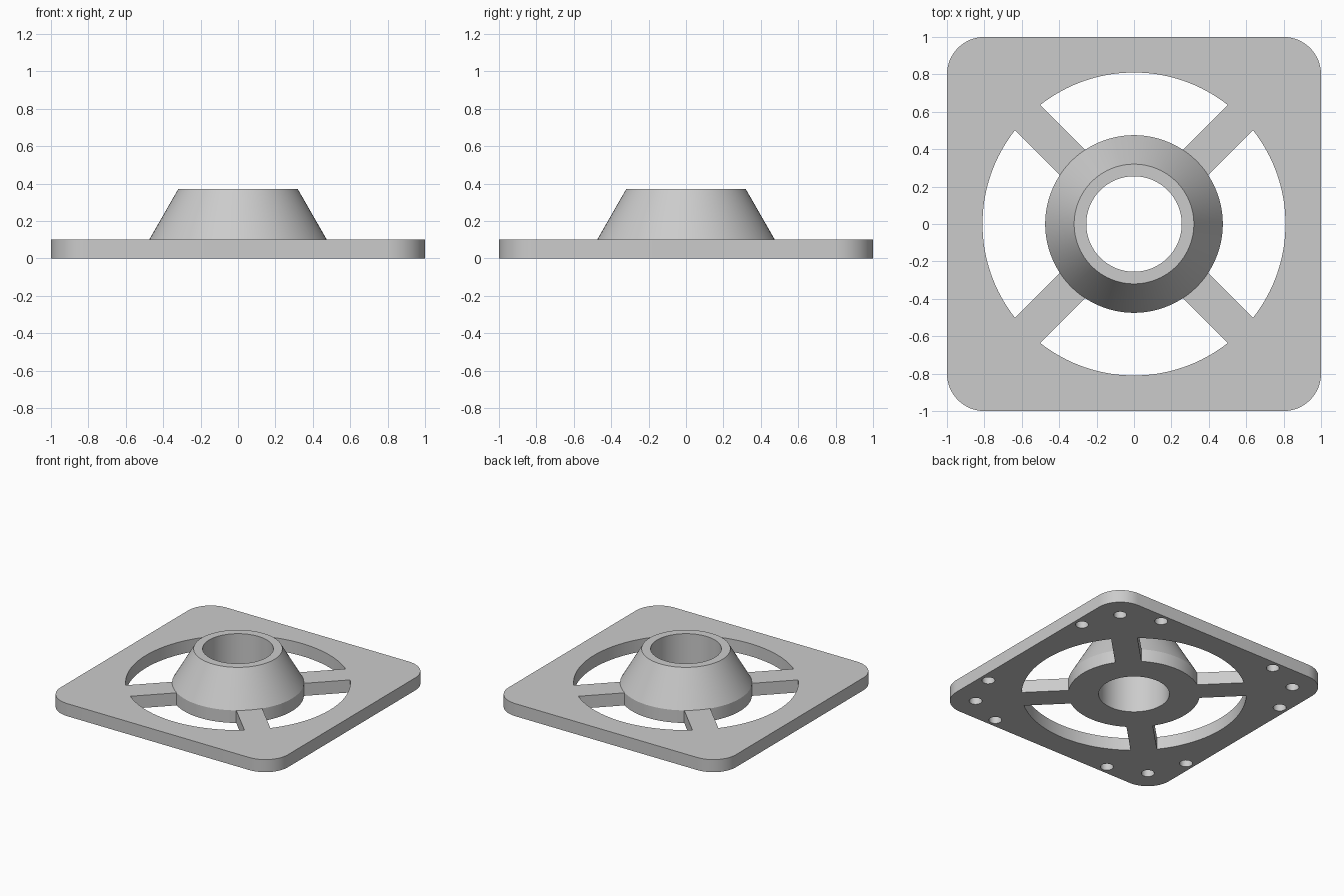
import bpy
import bmesh
from math import asin, cos, sin, pi, radians

cube = bpy.data.objects.get("Cube")
if cube:
    bpy.data.objects.remove(cube, do_unlink=True)

PLATE_H = 0.10
HUB_H = 0.37
HUB_R = 0.475
RIM_R = 0.32
BORE_R = 0.255
OPEN_R = 0.81
SPOKE_HALF = 0.095
CORNER_R = 0.20
HOLE_R = 0.047
HOLE_DEPTH = 0.08

grey = bpy.data.materials.new("grey_plastic")
grey.use_nodes = True
colour = (0.6, 0.6, 0.6, 1.0)
grey.diffuse_color = colour
grey.node_tree.nodes["Principled BSDF"].inputs["Base Color"].default_value = colour


def arc(cx, cy, r, start, end, steps):
    """Points along an arc, both ends included."""
    angles = [start + (end - start) * i / steps for i in range(steps + 1)]
    return [(cx + r * cos(a), cy + r * sin(a)) for a in angles]


def add_prism(bm, outline, z0, z1):
    """Closed prism from a flat counter-clockwise outline."""
    face = bm.faces.new([bm.verts.new((x, y, z0)) for x, y in outline])
    top = bmesh.ops.extrude_face_region(bm, geom=[face], use_keep_orig=True)["geom"]
    verts = [g for g in top if isinstance(g, bmesh.types.BMVert)]
    bmesh.ops.translate(bm, verts=verts, vec=(0, 0, z1 - z0))


def make_object(name, bm):
    bmesh.ops.recalc_face_normals(bm, faces=bm.faces[:])
    mesh = bpy.data.meshes.new(name)
    bm.to_mesh(mesh)
    bm.free()
    mesh.materials.append(grey)
    obj = bpy.data.objects.new(name, mesh)
    bpy.context.collection.objects.link(obj)
    return obj


def activate(obj):
    bpy.ops.object.select_all(action="DESELECT")
    obj.select_set(True)
    bpy.context.view_layer.objects.active = obj


# Rounded square base plate
bm = bmesh.new()
outline = []
inset = 1 - CORNER_R
for k, (sx, sy) in enumerate([(1, 1), (-1, 1), (-1, -1), (1, -1)]):
    outline += arc(sx * inset, sy * inset, CORNER_R, k * pi / 2, (k + 1) * pi / 2, 16)
add_prism(bm, outline, 0, PLATE_H)
plate = make_object("base_plate", bm)

# Cutters: four curved windows, the bore and three blind holes per corner
bm = bmesh.new()
for k in range(4):
    mid = k * pi / 2
    a_out = pi / 4 - asin(SPOKE_HALF / OPEN_R)
    a_in = pi / 4 - asin(SPOKE_HALF / HUB_R)
    window = arc(0, 0, OPEN_R, mid - a_out, mid + a_out, 32)
    window += arc(0, 0, HUB_R, mid + a_in, mid - a_in, 20)
    add_prism(bm, window, -0.1, PLATE_H + 0.1)
    for x, y in [(0.81, 0.81), (0.525, 0.93), (0.93, 0.525)]:
        hx, hy = x * cos(mid) - y * sin(mid), x * sin(mid) + y * cos(mid)
        add_prism(bm, arc(hx, hy, HOLE_R, 0, 2 * pi, 24)[:-1], -0.05, HOLE_DEPTH)
add_prism(bm, arc(0, 0, BORE_R, 0, 2 * pi, 96)[:-1], -0.1, PLATE_H + 0.1)
cutter = make_object("plate_cutter", bm)
cutter.hide_render = True

cut = plate.modifiers.new("openings", "BOOLEAN")
cut.operation = "DIFFERENCE"
cut.solver = "EXACT"
cut.object = cutter
activate(plate)
bpy.ops.object.modifier_apply(modifier=cut.name)
bpy.data.objects.remove(cutter, do_unlink=True)

# Tapered hub collar, a lathed profile open where it meets the plate
bm = bmesh.new()
profile = [(HUB_R, PLATE_H), (RIM_R, HUB_H), (BORE_R, HUB_H), (BORE_R, PLATE_H)]
verts = [bm.verts.new((r, 0, z)) for r, z in profile]
edges = [bm.edges.new(pair) for pair in zip(verts, verts[1:])]
bmesh.ops.spin(bm, geom=verts + edges, cent=(0, 0, 0), axis=(0, 0, 1),
               angle=2 * pi, steps=96, use_merge=True)
bmesh.ops.remove_doubles(bm, verts=bm.verts[:], dist=0.0001)
hub = make_object("hub_collar", bm)

for obj in (plate, hub):
    activate(obj)
    bpy.ops.object.shade_smooth_by_angle(angle=radians(30))
